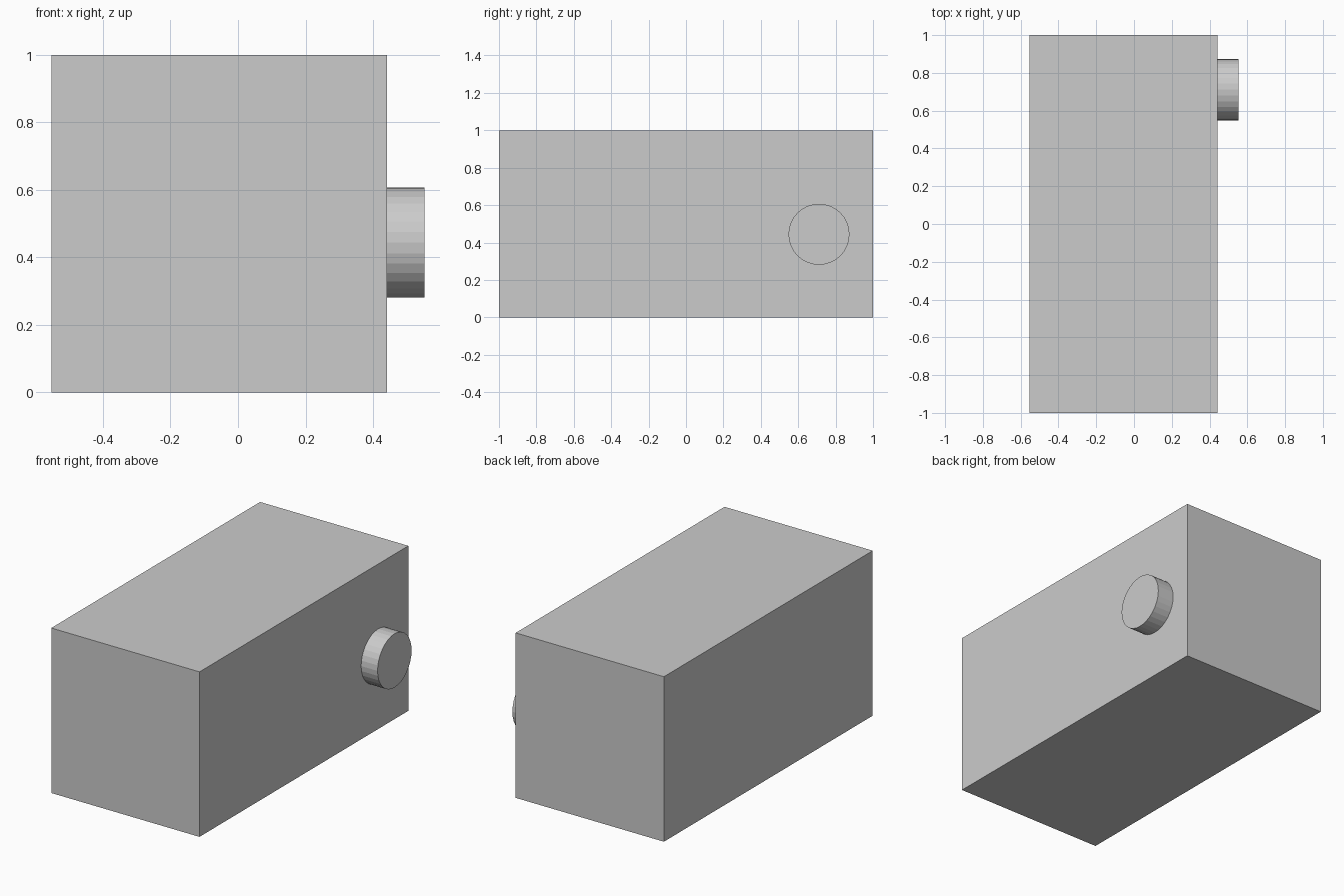
import bpy
from math import pi

if "Cube" in bpy.data.objects:
    bpy.data.objects.remove(bpy.data.objects["Cube"])

BOX_LEFT, BOX_RIGHT, KNOB_END = -0.552, 0.442, 0.552

# Main block
bpy.ops.mesh.primitive_cube_add(size=1, location=((BOX_LEFT + BOX_RIGHT) / 2, 0, 0.5))
body = bpy.context.object
body.name = "body"
body.scale = (BOX_RIGHT - BOX_LEFT, 2, 1)
bpy.ops.object.transform_apply(location=False, rotation=False, scale=True)

# Round knob on the right face, near the back
bpy.ops.mesh.primitive_cylinder_add(
    vertices=32, radius=0.163, depth=KNOB_END - BOX_RIGHT,
    location=((BOX_RIGHT + KNOB_END) / 2, 0.711, 0.444), rotation=(0, pi / 2, 0))
bpy.context.object.name = "knob"
